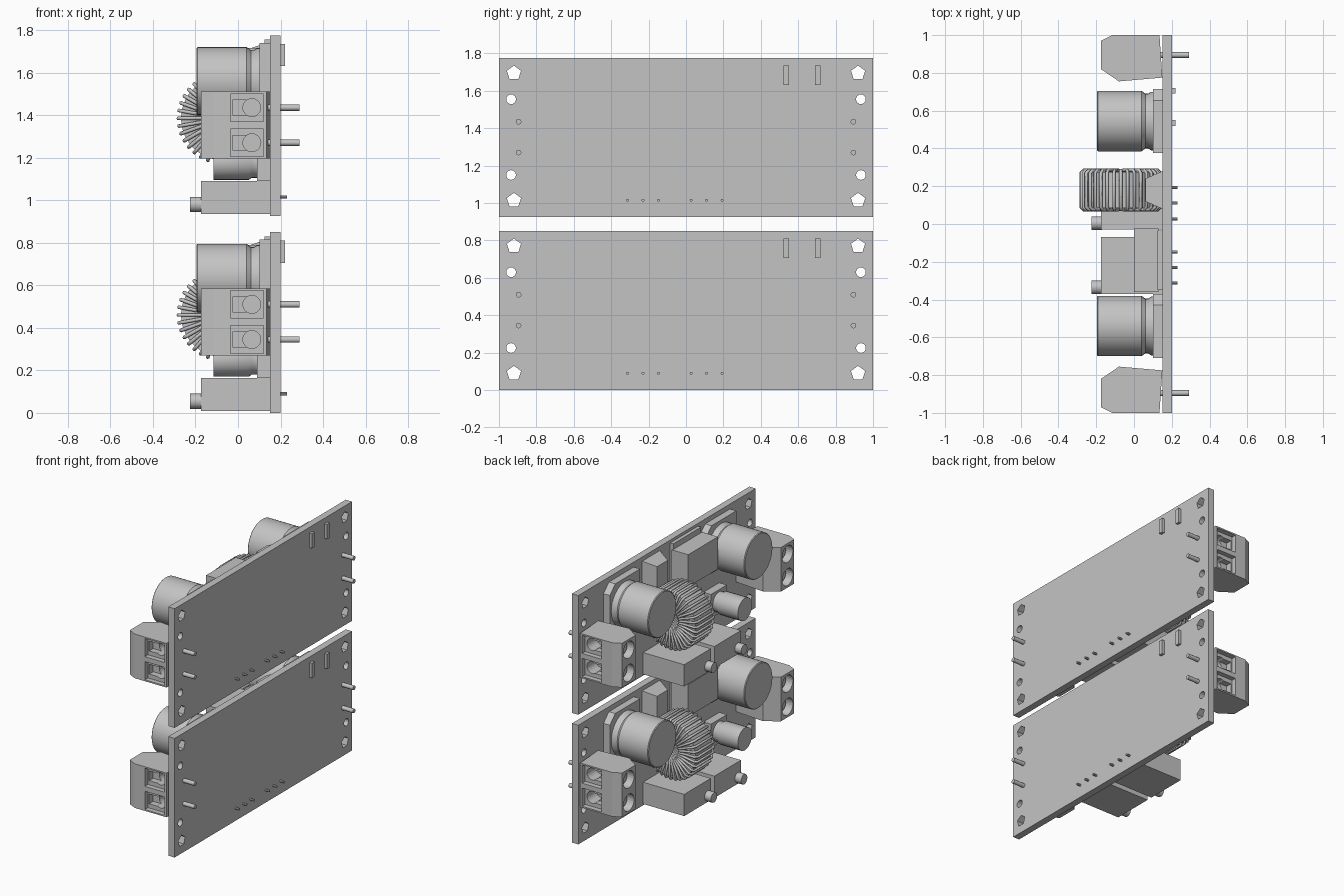
import bpy, bmesh, math
from mathutils import Vector

cube = bpy.data.objects.get("Cube")
if cube:
    bpy.data.objects.remove(cube, do_unlink=True)

grey = bpy.data.materials.new("plain grey")
grey.use_nodes = True
COLOUR = (0.55, 0.55, 0.55, 1)
grey.diffuse_color = COLOUR
grey.node_tree.nodes["Principled BSDF"].inputs["Base Color"].default_value = COLOUR
parts = []


def place(axis, a, u, v):
    """Put a 2D profile point at position a along the axis."""
    return {"x": (a, u, v), "y": (u, a, v), "z": (u, v, a)}[axis]


def link(name, data, keep=True):
    obj = bpy.data.objects.new(name, data)
    bpy.context.collection.objects.link(obj)
    if keep:
        data.materials.append(grey)
        parts.append(obj)
    return obj


def shade(obj):
    bpy.ops.object.select_all(action="DESELECT")
    obj.select_set(True)
    bpy.context.view_layer.objects.active = obj
    bpy.ops.object.shade_smooth_by_angle(angle=math.radians(35))


def loft(name, axis, sections, smooth=False, keep=True):
    """Skin between closed profiles given as (position, points)."""
    bm = bmesh.new()
    rings = [[bm.verts.new(place(axis, a, *p)) for p in pts] for a, pts in sections]
    n = len(rings[0])
    for r, s in zip(rings, rings[1:]):
        for i in range(n):
            j = (i + 1) % n
            bm.faces.new((r[i], r[j], s[j], s[i]))
    bm.faces.new(rings[0])
    bm.faces.new(rings[-1])
    bmesh.ops.recalc_face_normals(bm, faces=bm.faces)
    mesh = bpy.data.meshes.new(name)
    bm.to_mesh(mesh)
    bm.free()
    obj = link(name, mesh, keep)
    if smooth:
        shade(obj)
    return obj


def ngon(u, v, r, n=32, turn=0.0):
    return [(u + r * math.cos(math.tau * i / n + turn),
             v + r * math.sin(math.tau * i / n + turn)) for i in range(n)]


def rect(u0, u1, v0, v1):
    return [(u0, v0), (u1, v0), (u1, v1), (u0, v1)]


def prism(name, axis, a, b, pts, smooth=False, keep=True):
    return loft(name, axis, [(a, pts), (b, pts)], smooth, keep)


def cut(obj, cutters):
    """Subtract the cutters one by one, then delete them."""
    bpy.context.view_layer.objects.active = obj
    for c in cutters:
        mod = obj.modifiers.new("cut", "BOOLEAN")
        mod.operation = "DIFFERENCE"
        mod.solver = "EXACT"
        mod.object = c
        bpy.ops.object.modifier_apply(modifier=mod.name)
        bpy.data.objects.remove(c, do_unlink=True)


# Circuit board with mounting holes
board = prism("circuit_board", "x", 0.15, 0.2, rect(-1, 1, 0, 0.85))
holes = []
for side in (-1, 1):
    for z in (0.09, 0.77):
        holes.append(prism("hole", "x", 0.1, 0.25,
                           ngon(side * 0.92, z, 0.04, 5, math.pi / 2), keep=False))
    for z in (0.225, 0.63):
        holes.append(prism("hole", "x", 0.1, 0.25, ngon(side * 0.935, z, 0.026, 16), keep=False))
cut(board, holes)

# Terminal blocks, one at each end
outline = [(-0.175, 0.97), (-0.115, 1), (0.135, 1), (0.15, 0.775), (-0.08, 0.755), (-0.175, 0.82)]
for side, end in ((-1, "front"), (1, "back")):
    block = prism(end + "_terminal_block", "z", 0.27, 0.585, [(x, side * y) for x, y in outline])
    cutters = []
    for z in (0.345, 0.51):
        cutters += [
            prism("recess", "y", side * 0.965, side * 1.05, rect(-0.035, 0.12, z - 0.065, z + 0.065), keep=False),
            prism("wire_hole", "y", side * 0.86, side * 1.04, ngon(0.065, z, 0.042, 20), keep=False),
            prism("clamp_slot", "y", side * 0.92, side * 1.03, rect(-0.025, 0.04, z - 0.035, z + 0.035), keep=False),
            prism("screw_hole", "x", -0.25, -0.08, ngon(side * 0.895, z, 0.06, 24), keep=False),
        ]
        prism(end + "_terminal_screw", "x", -0.13, -0.07, ngon(side * 0.895, z, 0.045, 16), True)
        prism(end + "_terminal_pin", "x", 0.14, 0.29, ngon(side * 0.895, z, 0.015, 12), True)
    cut(block, cutters)

# Large capacitors on chamfered bases
for label, y in (("front", -0.54), ("back", 0.545)):
    z = 0.635
    loft(label + "_capacitor_can", "x",
         [(-0.195, ngon(y, z, 0.155)), (-0.19, ngon(y, z, 0.16)), (0.04, ngon(y, z, 0.16)),
          (0.06, ngon(y, z, 0.145)), (0.075, ngon(y, z, 0.145)),
          (0.09, ngon(y, z, 0.155)), (0.12, ngon(y, z, 0.155))], True)
    h, c = 0.17, 0.06
    base = [(-h, -h), (h - c, -h), (h, c - h), (h, h - c), (h - c, h), (-h, h)]
    base = [(y + u, z + 0.01 + v) for u, v in base]
    prism(label + "_capacitor_base", "x", 0.1, 0.15, base)

# Small capacitor
loft("small_capacitor", "x", [(-0.115, ngon(-0.5, 0.25, 0.08, 24)), (0.05, ngon(-0.5, 0.25, 0.08, 24)),
                              (0.065, ngon(-0.5, 0.25, 0.07, 24)), (0.1, ngon(-0.5, 0.25, 0.07, 24))], True)
prism("small_capacitor_base", "x", 0.09, 0.15, rect(-0.59, -0.41, 0.165, 0.335))

# Trimmers with side screws and solder pins
for label, y in (("front", -0.22), ("back", 0.12)):
    prism(label + "_trimmer", "x", -0.175, 0.15, rect(y - 0.15, y + 0.15, 0.01, 0.165))
    prism(label + "_trimmer_screw", "x", -0.225, -0.17, ngon(y - 0.115, 0.055, 0.036, 12), True)
    for k in (-1, 0, 1):
        prism(label + "_trimmer_pin", "x", 0.14, 0.23, ngon(y - 0.01 + k * 0.083, 0.09, 0.008, 8), True)

# Regulator chip with its tab
prism("regulator_body", "x", 0.0, 0.13, rect(-0.36, -0.025, 0.56, 0.79))
prism("regulator_tab", "x", 0.125, 0.15, rect(-0.35, -0.035, 0.56, 0.83))
for k in range(5):
    y = -0.31 + k * 0.06
    prism("regulator_leg", "x", 0.12, 0.15, rect(y - 0.015, y + 0.015, 0.47, 0.57))

# Diode with sloped sides, and the two tabs behind the board
loft("diode", "x", [(0.15, rect(0.08, 0.28, 0.58, 0.82)), (0.06, rect(0.12, 0.24, 0.62, 0.79))])
for y in (0.535, 0.705):
    prism("rear_tab", "x", 0.15, 0.22, rect(y - 0.015, y + 0.015, 0.705, 0.81))

# Upright toroidal inductor: ring core wrapped with wire turns
CX, CY, CZ, TURNS = -0.07, 0.18, 0.46, 36
core_mesh = bpy.data.meshes.new("inductor_core")
bm = bmesh.new()
section = [bm.verts.new((CX + r, CY + y, CZ)) for r, y in rect(0.07, 0.198, -0.095, 0.095)]
edges = [bm.edges.new((section[i], section[(i + 1) % 4])) for i in range(4)]
bmesh.ops.spin(bm, geom=section + edges, cent=(CX, CY, CZ), axis=(0, 1, 0),
               angle=math.tau, steps=TURNS, use_merge=True)
bmesh.ops.remove_doubles(bm, verts=bm.verts, dist=0.0005)
bmesh.ops.recalc_face_normals(bm, faces=bm.faces)
bm.to_mesh(core_mesh)
bm.free()
shade(link("inductor_core", core_mesh))

winding = bpy.data.curves.new("inductor_winding", "CURVE")
winding.dimensions = "3D"
winding.bevel_depth = 0.009
winding.bevel_resolution = 1
turn = [(0.065, -0.09), (0.08, -0.105), (0.195, -0.105), (0.211, -0.09),
        (0.211, 0.09), (0.195, 0.105), (0.08, 0.105), (0.065, 0.09)]
for i in range(TURNS):
    a = math.tau * i / TURNS
    spline = winding.splines.new("POLY")
    spline.points.add(len(turn) - 1)
    spline.use_cyclic_u = True
    for p, (r, y) in zip(spline.points, turn):
        p.co = (CX + r * math.cos(a), CY + y, CZ + r * math.sin(a), 1)
link("inductor_winding", winding)

# Second identical module above the first
for obj in list(parts):
    twin = obj.copy()
    twin.name = "upper_" + obj.name
    twin.location += Vector((0, 0, 0.925))
    bpy.context.collection.objects.link(twin)
